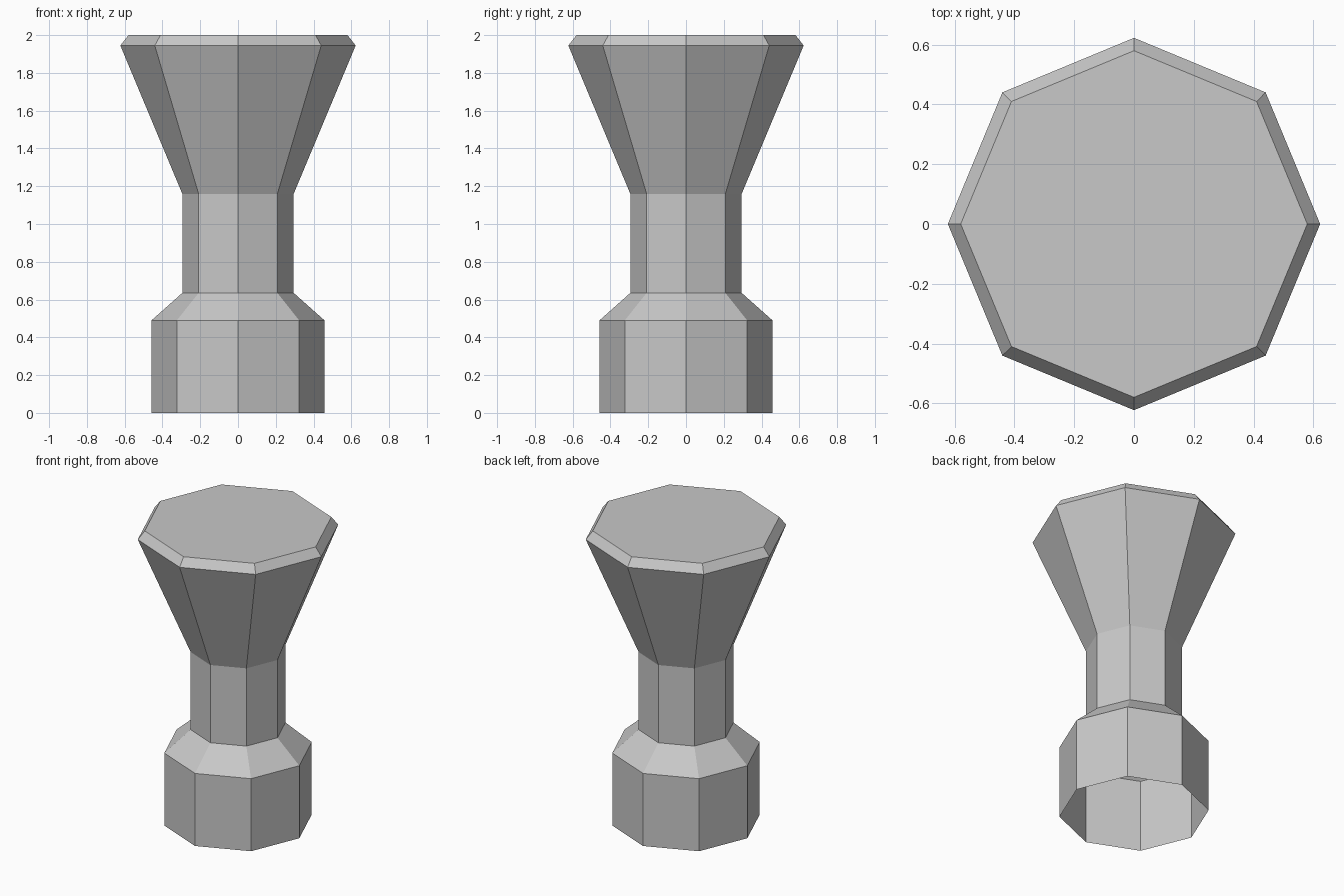
import bpy
import bmesh
from math import cos, sin, pi

cube = bpy.data.objects.get("Cube")
if cube:
    bpy.data.objects.remove(cube, do_unlink=True)

SIDES = 8

# Single plain grey
grey = bpy.data.materials.new("plain_grey")
grey.use_nodes = True
colour = (0.58, 0.58, 0.58, 1)
grey.diffuse_color = colour
grey.node_tree.nodes["Principled BSDF"].inputs["Base Color"].default_value = colour

# Radius and height, from the open foot up to the flat top
profile = [
    (0.458, 0.0),    # foot
    (0.458, 0.49),   # base rim
    (0.295, 0.635),  # shoulder to neck
    (0.295, 1.16),   # neck top
    (0.623, 1.945),  # flared head
    (0.58, 2.0),     # bevelled top edge
]


def lathe(name, points, material):
    """Faceted shell of revolution, open below and capped above."""
    bm = bmesh.new()
    rings = []
    for radius, z in points:
        angles = [2 * pi * i / SIDES for i in range(SIDES)]
        rings.append([bm.verts.new((radius * cos(a), radius * sin(a), z)) for a in angles])
    for low, high in zip(rings, rings[1:]):
        for i in range(SIDES):
            j = (i + 1) % SIDES
            bm.faces.new((low[i], low[j], high[j], high[i]))
    bm.faces.new(rings[-1])
    mesh = bpy.data.meshes.new(name)
    bm.to_mesh(mesh)
    bm.free()
    mesh.materials.append(material)
    obj = bpy.data.objects.new(name, mesh)
    bpy.context.collection.objects.link(obj)
    return obj


lathe("flared_pedestal", profile, grey)
